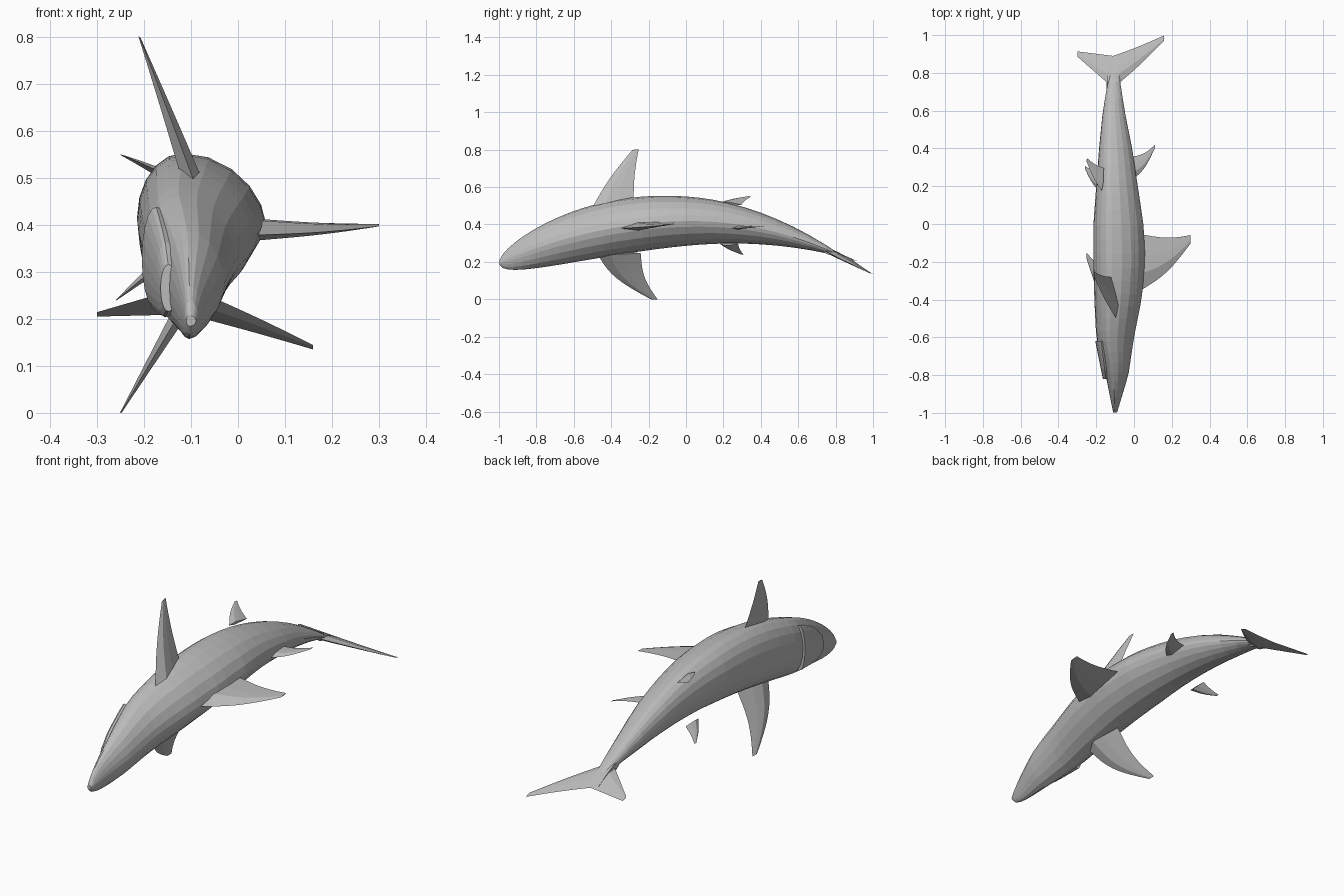
import bpy
import bmesh
from math import cos, sin, pi, copysign, sqrt
from mathutils import Vector

default_cube = bpy.data.objects.get("Cube")
if default_cube:
    bpy.data.objects.remove(default_cube, do_unlink=True)

skin = bpy.data.materials.new("shark grey")
skin.use_nodes = True
grey = (0.5, 0.5, 0.5, 1)
skin.diffuse_color = grey
skin.node_tree.nodes["Principled BSDF"].inputs["Base Color"].default_value = grey


def loft(name, rings):
    """Skin a list of equal-length point rings and close both ends."""
    bm = bmesh.new()
    loops = [[bm.verts.new(point) for point in ring] for ring in rings]
    count = len(loops[0])
    for first, second in zip(loops, loops[1:]):
        for i in range(count):
            j = (i + 1) % count
            bm.faces.new((first[i], first[j], second[j], second[i]))
    bm.faces.new(loops[0])
    bm.faces.new(loops[-1])
    bmesh.ops.recalc_face_normals(bm, faces=bm.faces)
    mesh = bpy.data.meshes.new(name)
    bm.to_mesh(mesh)
    bm.free()
    mesh.materials.append(skin)
    obj = bpy.data.objects.new(name, mesh)
    bpy.context.collection.objects.link(obj)


def spine_height(y):
    """The body arches, drooping faster towards the tail."""
    droop = 0.21 if y < 0 else 0.29
    return 0.418 - droop * (y - 0.03) ** 2


def half_height(y):
    """Elliptical nose ahead of the thickest point, long taper behind it."""
    along = y + 0.35
    if along < 0:
        return 0.148 * sqrt(1 - (along / 0.65) ** 2)
    return 0.148 * (1 - (along / 1.2) ** 1.8)


def between(values, y):
    """Read a value from a list spaced evenly from nose to tail."""
    place = (y + 1) / 0.2
    index = min(int(place), len(values) - 2)
    start, end = values[index], values[index + 1]
    return start + (end - start) * (place - index)


def section(y, belly, back, half, sides=20):
    """Teardrop ring: full rounded belly towards -x, narrower back towards +x."""
    widest = belly + 0.36 * (back - belly)
    ring = []
    for i in range(sides):
        angle = 2 * pi * i / sides
        c, s = cos(angle), sin(angle)
        reach = back - widest if c > 0 else widest - belly
        power = 1.25 if c > 0 else 1
        rise = half * copysign(abs(s) ** power, s)
        ring.append((widest + reach * c, y, spine_height(y) + rise))
    return ring


def fin(name, front, rear, tip, curve, thick, steps=8):
    """Swept fin of lens-shaped sections, starting a little inside the body."""
    front, rear, tip = Vector(front), Vector(rear), Vector(tip)
    chord = rear - front
    normal = chord.cross(tip - front).normalized()
    rings = []
    for i in range(-1, steps + 1):
        t = i / steps
        bow = chord * curve * sin(pi * t)
        lead = front.lerp(tip - chord * 0.08, t) - bow
        trail = rear.lerp(tip + chord * 0.08, t) - bow / 2
        depth = normal * thick * (1.1 - t) / 2
        ring = [lead]
        for along, side in ((0.3, 1), (0.6, 0.7), (1, 0), (0.6, -0.7), (0.3, -1)):
            ring.append(lead.lerp(trail, along) + depth * side)
        rings.append(ring)
    loft(name, rings)


# Body, with rings closer together at the nose
belly_line = [-0.11, -0.15, -0.2, -0.21, -0.215, -0.215, -0.2, -0.185, -0.165, -0.13]
back_line = [-0.09, -0.03, 0, 0.04, 0.06, 0.05, 0.02, -0.01, -0.05, -0.08]
body_rings = []
for i in range(29):
    y = -0.998 + 1.84 * (i / 28) ** 1.4
    body_rings.append(section(y, between(belly_line, y), between(back_line, y),
                              half_height(y)))
loft("body", body_rings)

# Lower jaw, standing proud of the belly behind the snout
jaw_rings = []
for i in range(5):
    t = i / 4
    jaw_rings.append(section(-0.82 + 0.2 * t, -0.165 - 0.04 * t, -0.12,
                             0.05 + 0.06 * sqrt(t)))
loft("lower_jaw", jaw_rings)

# Fins: root front, root rear, tip, backward curve, root thickness
fin("left_pectoral_fin", (-0.1, -0.49, 0.51), (-0.12, -0.28, 0.54),
    (-0.21, -0.27, 0.8), 0.07, 0.035)
fin("right_pectoral_fin", (-0.12, -0.46, 0.22), (-0.12, -0.24, 0.22),
    (-0.25, -0.17, 0), 0.2, 0.03)
fin("left_pelvic_fin", (-0.18, 0.19, 0.52), (-0.17, 0.3, 0.51),
    (-0.25, 0.34, 0.55), 0.1, 0.016)
fin("right_pelvic_fin", (-0.2, 0.19, 0.29), (-0.2, 0.28, 0.29),
    (-0.26, 0.3, 0.24), 0.1, 0.016)
fin("dorsal_fin", (0.07, -0.33, 0.38), (0.07, -0.06, 0.41),
    (0.3, -0.08, 0.4), 0.1, 0.035)
fin("rear_dorsal_fin", (0.01, 0.25, 0.38), (0.01, 0.36, 0.39),
    (0.11, 0.41, 0.39), 0.2, 0.016)

# Tail fin: long lobe on the back side, short lobe on the belly side
tail_front, tail_rear = (-0.11, 0.72, 0.27), (-0.11, 0.89, 0.21)
fin("upper_tail_lobe", tail_front, tail_rear, (0.16, 0.985, 0.14), 0.05, 0.025)
fin("lower_tail_lobe", tail_front, tail_rear, (-0.3, 0.9, 0.21), 0, 0.025)
